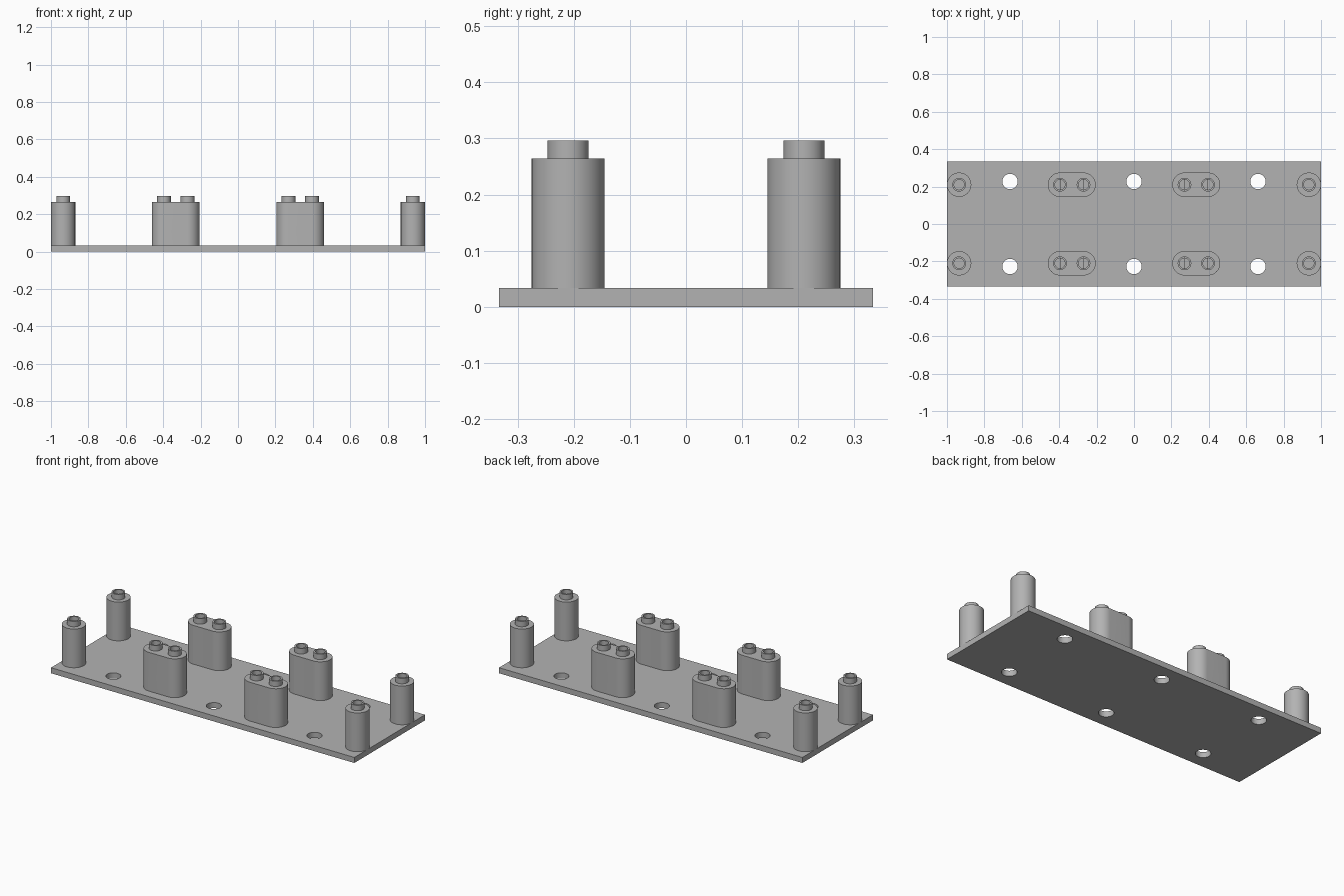
import bpy, bmesh, math
from mathutils import Matrix, Vector

default = bpy.data.objects.get("Cube")
if default:
    bpy.data.objects.remove(default)

PLATE_TOP, POST_TOP, STUD_TOP = 0.033, 0.264, 0.296
POST_R, STUD_R, BORE_R, SCREW_R = 0.065, 0.0365, 0.027, 0.041
POST_Y = 0.21

grey = bpy.data.materials.new("plain grey")
grey.use_nodes = True
colour = (0.45, 0.45, 0.45, 1)
grey.diffuse_color = colour
grey.node_tree.nodes["Principled BSDF"].inputs["Base Color"].default_value = colour


def make_object(name, bm):
    bmesh.ops.recalc_face_normals(bm, faces=bm.faces)
    mesh = bpy.data.meshes.new(name)
    bm.to_mesh(mesh)
    bm.free()
    mesh.materials.append(grey)
    obj = bpy.data.objects.new(name, mesh)
    bpy.context.collection.objects.link(obj)
    return obj


def box(name, low, high):
    low, high = Vector(low), Vector(high)
    bm = bmesh.new()
    bmesh.ops.create_cube(bm, size=1, matrix=Matrix.Translation((low + high) / 2)
                          @ Matrix.Diagonal((*(high - low), 1)))
    return make_object(name, bm)


def lathe(name, profile, x, y, sides=64):
    """Turn a closed (radius, height) profile about a vertical axis."""
    bm = bmesh.new()
    rings = [[bm.verts.new((x + r * math.cos(math.tau * i / sides),
                            y + r * math.sin(math.tau * i / sides), z))
              for i in range(sides)] for r, z in profile]
    for a, b in zip(rings, rings[1:] + rings[:1]):
        for i in range(sides):
            j = (i + 1) % sides
            bm.faces.new((a[i], a[j], b[j], b[i]))
    return make_object(name, bm)


def hollow_post(name, x, y):
    return lathe(name, [(POST_R, PLATE_TOP), (POST_R, POST_TOP), (STUD_R, POST_TOP),
                        (STUD_R, STUD_TOP), (BORE_R, STUD_TOP), (BORE_R, PLATE_TOP)], x, y)


def combine(target, other, operation):
    mod = target.modifiers.new(operation.lower(), "BOOLEAN")
    mod.operation, mod.solver, mod.object = operation, "EXACT", other
    bpy.context.view_layer.objects.active = target
    bpy.ops.object.modifier_apply(modifier=mod.name)
    bpy.data.objects.remove(other)


parts = []

# Base plate with six screw holes
plate = box("base_plate", (-1, -0.333, 0), (1, 0.333, PLATE_TOP))
for x in (-0.663, 0, 0.663):
    for y in (-0.227, 0.227):
        bm = bmesh.new()
        bmesh.ops.create_cone(bm, cap_ends=True, segments=64, radius1=SCREW_R, radius2=SCREW_R,
                              depth=0.2, matrix=Matrix.Translation((x, y, 0)))
        combine(plate, make_object("screw_hole_cutter", bm), "DIFFERENCE")
parts.append(plate)

for y, row in ((-POST_Y, "front"), (POST_Y, "back")):
    for side, label in ((-1, "right"), (1, "left")):
        # Single end post
        parts.append(hollow_post(f"{row}_{label}_end_post", side * 0.935, y))
        # Double post: two posts joined by a solid web
        inner, outer = side * 0.27, side * 0.396
        double = hollow_post(f"{row}_{label}_double_post", inner, y)
        combine(double, hollow_post("outer_half", outer, y), "UNION")
        web = box("web", (min(inner, outer), y - POST_R, PLATE_TOP),
                  (max(inner, outer), y + POST_R, POST_TOP))
        combine(double, web, "UNION")
        parts.append(double)

# Smooth round walls, sharp rims
bpy.ops.object.select_all(action="DESELECT")
for part in parts:
    part.select_set(True)
bpy.context.view_layer.objects.active = plate
bpy.ops.object.shade_smooth_by_angle(angle=math.radians(30))
